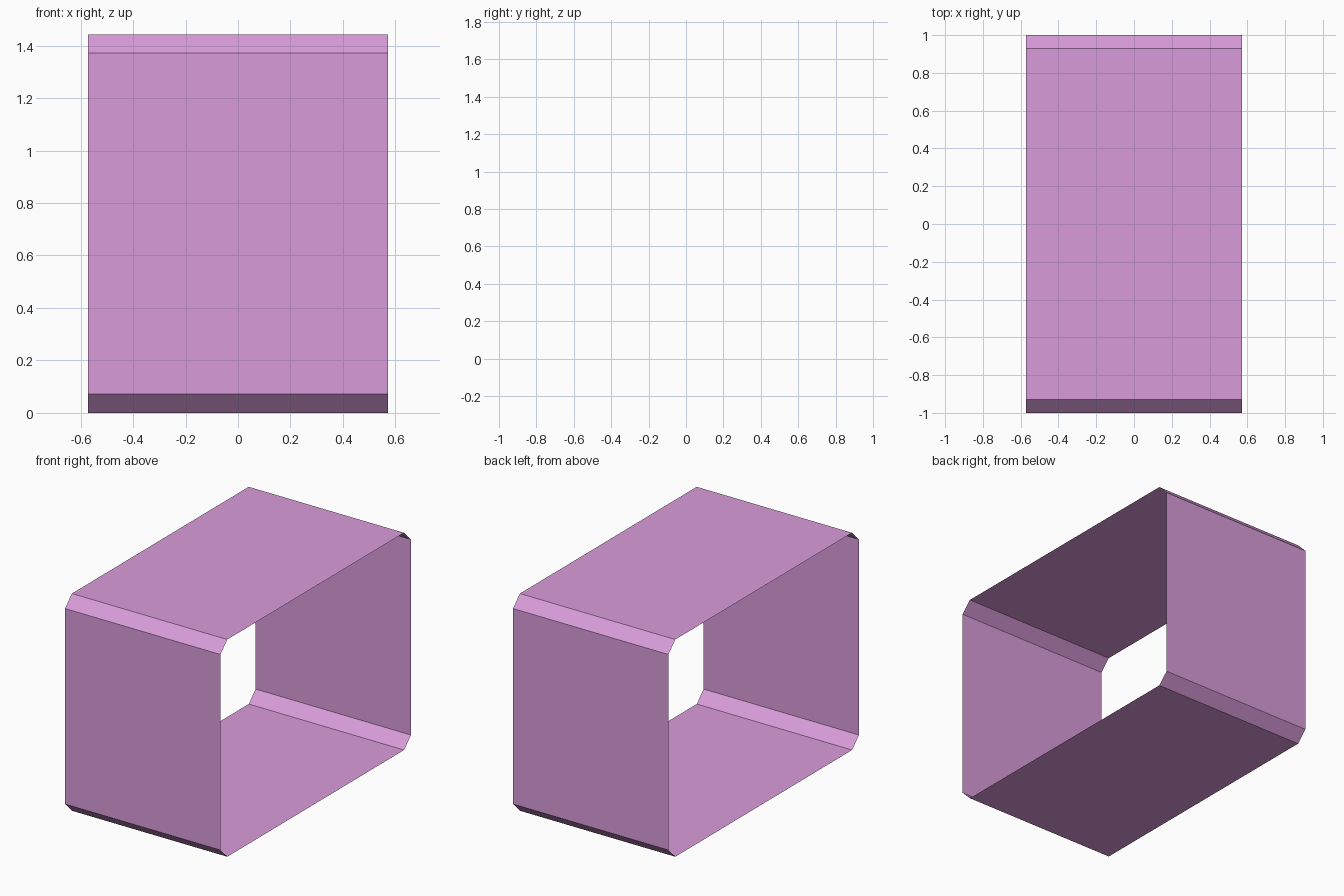
import bpy, bmesh

if "Cube" in bpy.data.objects:
    bpy.data.objects.remove(bpy.data.objects["Cube"])

HALF_X, HALF_Y, HEIGHT, CHAMFER = 0.571, 1.0, 1.443, 0.072

mat = bpy.data.materials.new("orchid pink")
mat.diffuse_color = (0.69, 0.33, 0.70, 1)
mat.use_nodes = True
mat.node_tree.nodes["Principled BSDF"].inputs["Base Color"].default_value = mat.diffuse_color

# Chamfered rectangle profile in y/z, anticlockwise seen from +x
y, c, h = HALF_Y, CHAMFER, HEIGHT
profile = [(-y + c, 0), (y - c, 0), (y, c), (y, h - c),
           (y - c, h), (-y + c, h), (-y, h - c), (-y, c)]

# Open-ended thin sleeve: the profile swept along x
bm = bmesh.new()
left = [bm.verts.new((-HALF_X, py, pz)) for py, pz in profile]
right = [bm.verts.new((HALF_X, py, pz)) for py, pz in profile]
for i in range(len(profile)):
    j = (i + 1) % len(profile)
    bm.faces.new((left[i], left[j], right[j], right[i]))
bm.normal_update()
# Make the faces point outward
if bm.faces[:][0].normal.z > 0:
    bmesh.ops.reverse_faces(bm, faces=bm.faces[:])

mesh = bpy.data.meshes.new("open_sleeve")
bm.to_mesh(mesh)
bm.free()
mesh.materials.append(mat)
sleeve = bpy.data.objects.new("open_sleeve", mesh)
bpy.context.collection.objects.link(sleeve)
